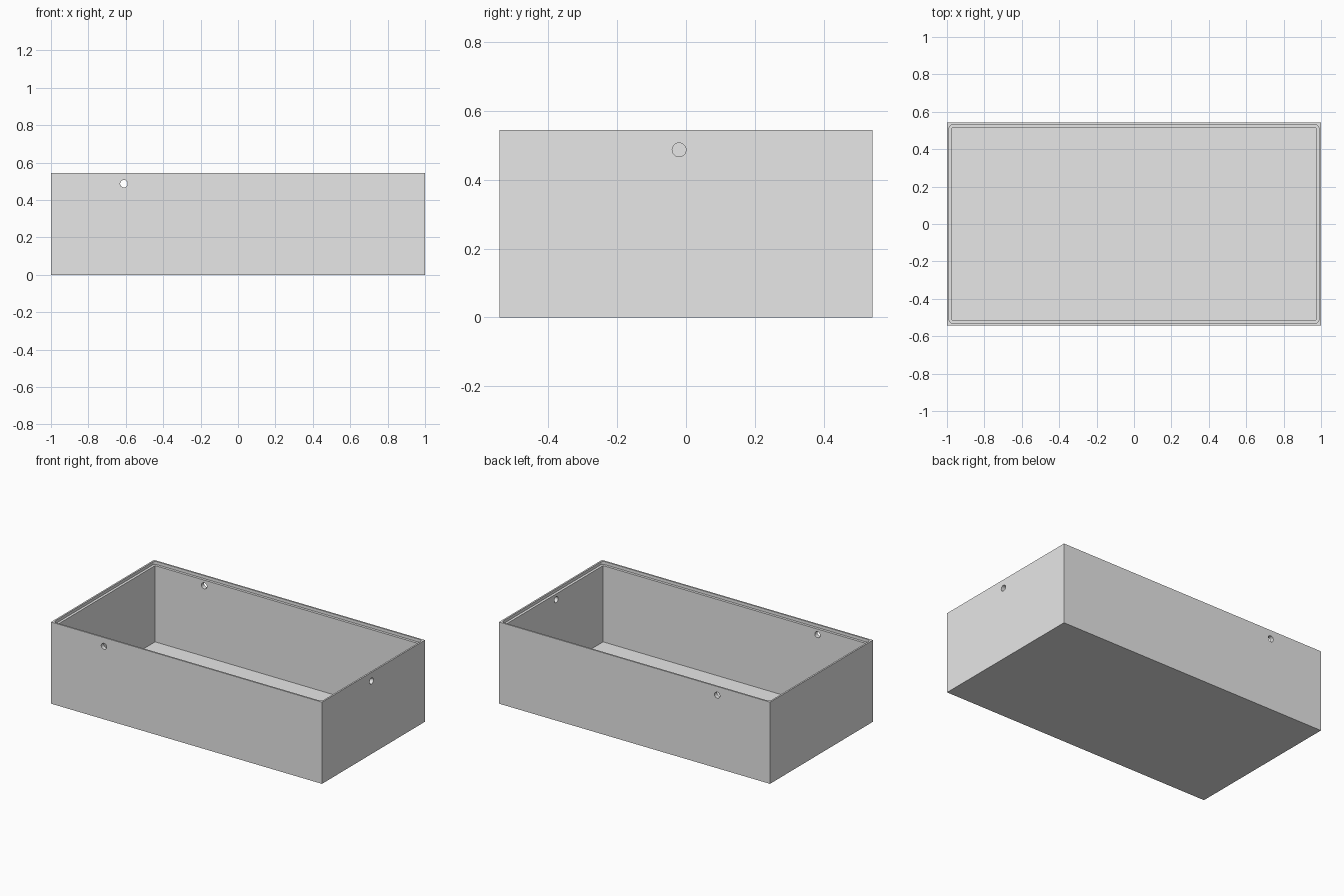
import bpy
from math import radians

if "Cube" in bpy.data.objects:
    bpy.data.objects.remove(bpy.data.objects["Cube"], do_unlink=True)

LENGTH, WIDTH, HEIGHT = 2.0, 1.085, 0.545
WALL, RIM, FLOOR = 0.028, 0.011, 0.016
SHELF_Z = HEIGHT - 0.02
HOLE_Z, HOLE_R = 0.487, 0.02

grey = bpy.data.materials.new("light_grey")
grey.use_nodes = True
grey.diffuse_color = (0.8, 0.8, 0.8, 1)
grey.node_tree.nodes["Principled BSDF"].inputs["Base Color"].default_value = (0.8, 0.8, 0.8, 1)


def block(name, inset, bottom, top):
    """Box inset from the outer footprint, between two heights."""
    bpy.ops.mesh.primitive_cube_add(size=1, location=(0, 0, (bottom + top) / 2))
    ob = bpy.context.object
    ob.name = name
    ob.scale = (LENGTH - 2 * inset, WIDTH - 2 * inset, top - bottom)
    bpy.ops.object.transform_apply(location=True, rotation=False, scale=True)
    return ob


def round_corners(ob, radius):
    """Bevel only the upright edges."""
    weights = ob.data.attributes.new("bevel_weight_edge", 'FLOAT', 'EDGE')
    for edge in ob.data.edges:
        a, b = (ob.data.vertices[i].co for i in edge.vertices)
        weights.data[edge.index].value = 1.0 if abs(a.z - b.z) > 0.001 else 0.0
    mod = ob.modifiers.new("round", 'BEVEL')
    mod.limit_method = 'WEIGHT'
    mod.width, mod.segments = radius, 6
    bpy.context.view_layer.objects.active = ob
    bpy.ops.object.modifier_apply(modifier=mod.name)


def drill(name, location, rotation):
    bpy.ops.mesh.primitive_cylinder_add(vertices=32, radius=HOLE_R, depth=0.2,
                                        location=location, rotation=rotation)
    bpy.context.object.name = name
    return bpy.context.object


# Open box body
body = block("box_body", 0, 0, HEIGHT)
body.data.materials.append(grey)

# Main cavity and the shallow rounded lid recess
cavity = block("cavity_cutter", WALL, FLOOR, HEIGHT + 0.1)
recess = block("lid_recess_cutter", RIM, SHELF_Z, HEIGHT + 0.05)
round_corners(recess, 0.022)

# Round holes through the front, back and one end wall
cutters = [cavity, recess]
for label, side in (("front", -1), ("back", 1)):
    cutters.append(drill(label + "_hole_cutter", (-0.61, side * WIDTH / 2, HOLE_Z),
                         (radians(90), 0, 0)))
cutters.append(drill("end_hole_cutter", (LENGTH / 2, -0.02, HOLE_Z), (0, radians(90), 0)))

bpy.ops.object.select_all(action='DESELECT')
body.select_set(True)
bpy.context.view_layer.objects.active = body
for cutter in cutters:
    cutter.hide_render = True
    mod = body.modifiers.new(cutter.name, 'BOOLEAN')
    mod.operation, mod.solver, mod.object = 'DIFFERENCE', 'EXACT', cutter
    bpy.ops.object.modifier_apply(modifier=mod.name)
    bpy.data.objects.remove(cutter, do_unlink=True)

bpy.ops.object.shade_smooth_by_angle(angle=radians(30))
